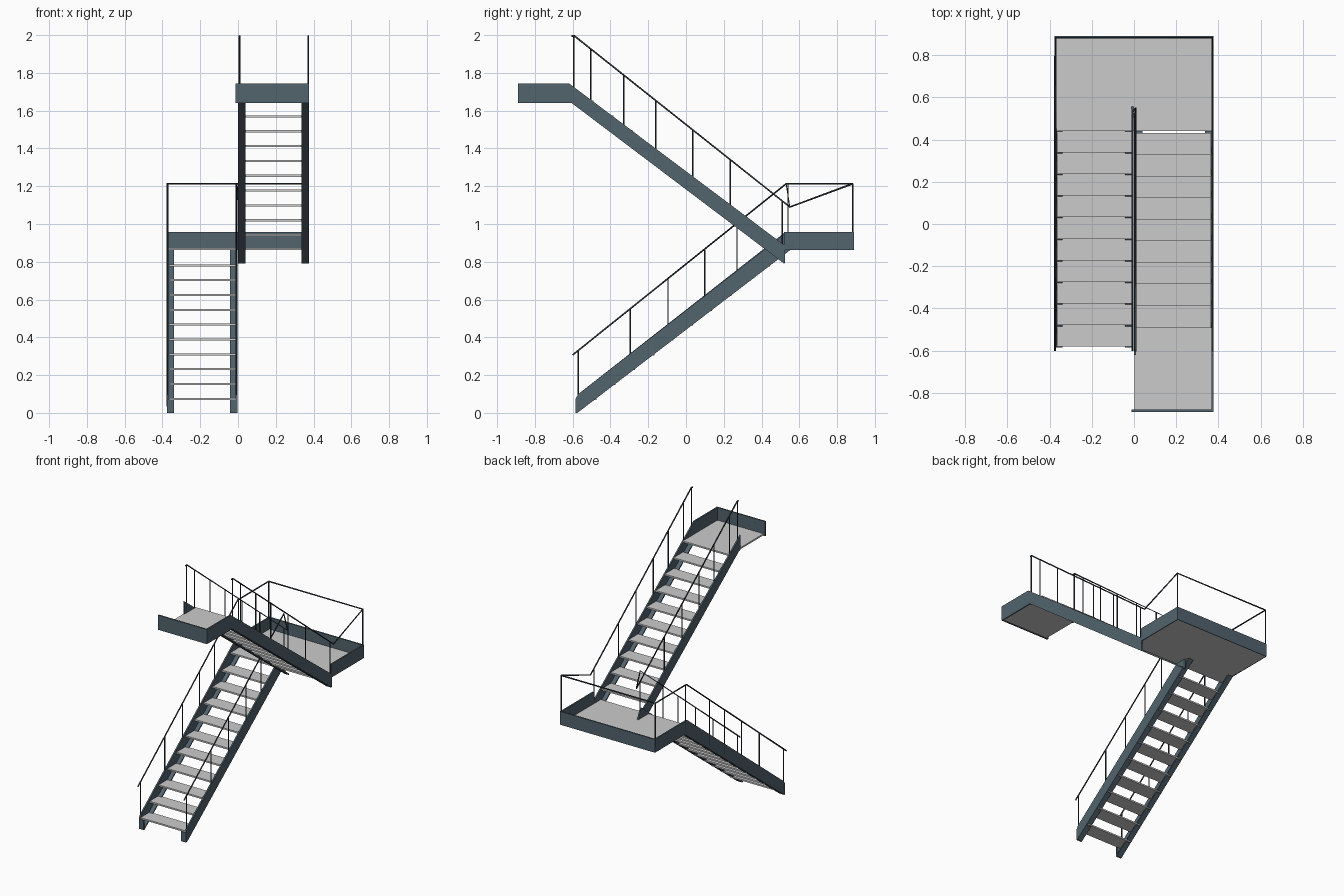
import bpy, bmesh

if "Cube" in bpy.data.objects:
    bpy.data.objects.remove(bpy.data.objects["Cube"])


def material(name, color):
    m = bpy.data.materials.new(name)
    m.diffuse_color = color
    m.use_nodes = True
    m.node_tree.nodes["Principled BSDF"].inputs["Base Color"].default_value = m.diffuse_color
    return m


STEEL = material("steel_blue", (0.085, 0.125, 0.155, 1))
DARK = material("dark_rail", (0.03, 0.042, 0.05, 1))


def prism(name, profile, x0, x1, mat=None):
    """Extrude a (y, z) profile from x0 to x1."""
    bm = bmesh.new()
    face = bm.faces.new([bm.verts.new((x0, y, z)) for y, z in profile])
    ext = bmesh.ops.extrude_face_region(bm, geom=[face])
    verts = [v for v in ext["geom"] if isinstance(v, bmesh.types.BMVert)]
    bmesh.ops.translate(bm, verts=verts, vec=(x1 - x0, 0, 0))
    bmesh.ops.recalc_face_normals(bm, faces=bm.faces)
    me = bpy.data.meshes.new(name)
    bm.to_mesh(me)
    bm.free()
    ob = bpy.data.objects.new(name, me)
    bpy.context.collection.objects.link(ob)
    if mat:
        me.materials.append(mat)
    return ob


def box(name, x0, x1, y0, y1, z0, z1, mat=None):
    return prism(name, [(y0, z0), (y1, z0), (y1, z1), (y0, z1)], x0, x1, mat)


def bars(name, paths, radius):
    """Round bars along straight-segment paths."""
    cu = bpy.data.curves.new(name, 'CURVE')
    cu.dimensions = '3D'
    cu.bevel_depth = radius
    cu.bevel_resolution = 1
    cu.use_fill_caps = True
    for path in paths:
        sp = cu.splines.new('POLY')
        sp.points.add(len(path) - 1)
        for p, co in zip(sp.points, path):
            p.co = (*co, 1)
    cu.materials.append(DARK)
    ob = bpy.data.objects.new(name, cu)
    bpy.context.collection.objects.link(ob)


def at(line, y):
    """Height of a sloping (y, z)-(y, z) line at y."""
    (ya, za), (yb, zb) = line
    return za + (zb - za) * (y - ya) / (yb - ya)


RUN, RISE, T = 0.102, 0.0785, 0.011

# Treads of both flights
for i in range(10):
    y, z = -0.58 + RUN * i, 0.08 + RISE * i
    box(f"lower_tread_{i}", -0.366, -0.012, y, y + RUN + 0.004, z - T, z)
for i in range(9):
    y, z = 0.432 - RUN * i, 0.947 + RISE * i
    box(f"upper_tread_{i}", 0.012, 0.366, y - RUN - 0.004, y, z - T, z)

# Landing floors
box("middle_landing_floor", -0.37, 0.37, 0.44, 0.885, 0.862, 0.873)
box("upper_landing_floor", 0.002, 0.37, -0.885, -0.49, 1.643, 1.654)

# Lower stringers: the outer one continues as the landing side
low_bottom = ((-0.575, 0.0), (0.55, 0.862))
upp_bottom = ((0.52, 0.79), (-0.605, 1.64))
prism("lower_outer_stringer",
      [(-0.585, 0), (-0.575, 0), (0.55, 0.862), (0.89, 0.862), (0.89, 0.957),
       (0.525, 0.957), (-0.57, 0.1), (-0.585, 0.075)], -0.377, -0.367, STEEL)
prism("lower_inner_stringer",
      [(-0.585, 0), (-0.575, 0), (0.56, 0.868), (0.525, 0.95),
       (-0.57, 0.1), (-0.585, 0.075)], -0.012, -0.002, STEEL)

# Upper stringers: the outer one continues as the upper landing side
prism("upper_outer_stringer",
      [(0.525, 0.79), (0.525, 0.885), (-0.62, 1.745), (-0.89, 1.745),
       (-0.89, 1.64), (-0.605, 1.64)], 0.367, 0.377, STEEL)
prism("upper_inner_stringer",
      [(0.525, 0.79), (0.525, 0.885), (-0.62, 1.745), (-0.62, 1.64),
       (-0.605, 1.64)], 0.0, 0.01, STEEL)

# Bottom flanges turned inward under the treads
for name, line, xs in (("lower", low_bottom, ((-0.372, -0.338), (-0.042, -0.006))),
                       ("upper", upp_bottom, ((0.005, 0.04), (0.336, 0.372)))):
    (ya, za), (yb, zb) = line
    for side, (x0, x1) in zip(("left", "right"), xs):
        prism(f"{name}_{side}_flange",
              [(ya, za), (yb, zb), (yb, zb + 0.011), (ya, za + 0.011)], x0, x1, STEEL)
# Foot plates at the bottom of the lower flight
for x0, x1 in ((-0.372, -0.338), (-0.042, -0.006)):
    box("foot_plate", x0, x1, -0.585, -0.577, 0, 0.07, STEEL)

# Landing rims
box("middle_landing_back_rim", -0.377, 0.377, 0.88, 0.89, 0.862, 0.957, STEEL)
box("middle_landing_right_rim", 0.367, 0.377, 0.52, 0.885, 0.862, 0.957, STEEL)
box("upper_landing_front_rim", -0.012, 0.377, -0.89, -0.88, 1.64, 1.745, STEEL)

# Handrails
low_rail = ((-0.6, 0.307), (0.53, 1.213))
upp_rail = ((-0.59, 1.995), (0.55, 1.09))
L, R, LI, RI = -0.374, 0.372, -0.008, 0.008
bars("outer_handrail", [[
    (L, *low_rail[0]), (L, *low_rail[1]), (L, 0.882, 1.213), (R, 0.882, 1.213),
    (R, *upp_rail[1]), (R, *upp_rail[0]), (R, -0.605, 1.995)]], 0.005)
bars("inner_handrail", [[
    (LI, *low_rail[0]), (LI, *low_rail[1]), (RI, *upp_rail[1]),
    (RI, *upp_rail[0]), (RI, -0.605, 1.995)]], 0.005)

# Balusters
posts = []
for x in (L, LI):
    for y in (-0.57, -0.295, -0.095, 0.1, 0.27):
        posts.append([(x, y, at(low_bottom, y) + 0.03), (x, y, at(low_rail, y))])
for x in (R, RI):
    for y in (-0.595, -0.505, -0.33, -0.16, 0.035, 0.235, 0.51):
        posts.append([(x, y, at(upp_bottom, y) + 0.03), (x, y, at(upp_rail, y))])
posts += [[(x, y, 0.9), (x, y, 1.213)] for x, y in ((L, 0.54), (L, 0.882), (R, 0.882))]
bars("balusters", posts, 0.004)
